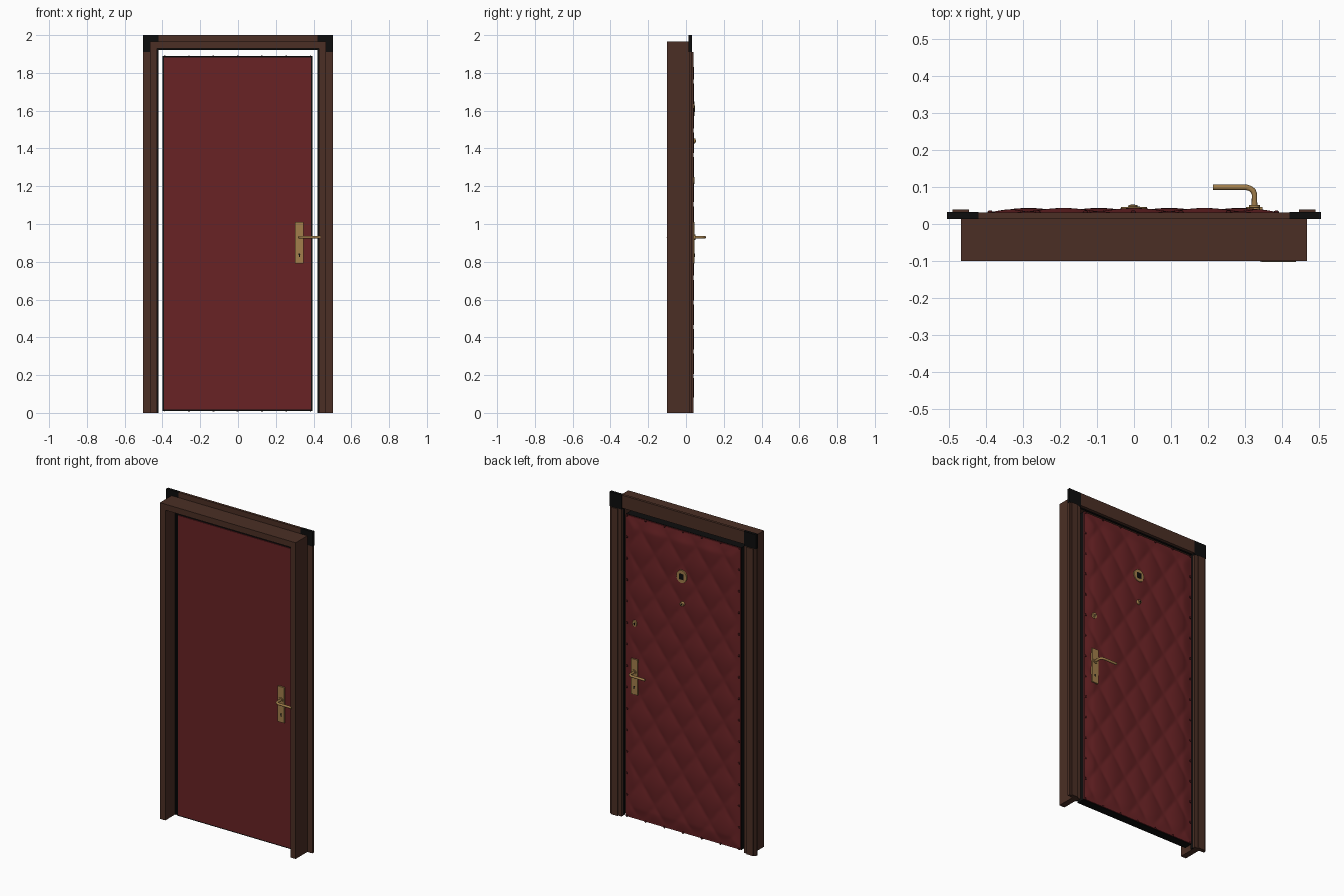
import bpy, bmesh, math
from mathutils import Matrix

if "Cube" in bpy.data.objects:
    bpy.data.objects.remove(bpy.data.objects["Cube"])


def material(name, rgb):
    m = bpy.data.materials.new(name)
    m.diffuse_color = (*rgb, 1)
    m.use_nodes = True
    m.node_tree.nodes["Principled BSDF"].inputs["Base Color"].default_value = m.diffuse_color
    return m


BROWN = material("brown_wood", (0.07, 0.028, 0.018))
RED = material("red_leather", (0.14, 0.016, 0.018))
DARK_RED = material("dark_red_studs", (0.05, 0.006, 0.007))
BRASS = material("brass", (0.36, 0.21, 0.07))
BLACK = material("black_rubber", (0.004, 0.004, 0.004))


def add(name, bm, mat, smooth=False):
    me = bpy.data.meshes.new(name)
    bm.to_mesh(me)
    bm.free()
    ob = bpy.data.objects.new(name, me)
    bpy.context.collection.objects.link(ob)
    me.materials.append(mat)
    if smooth:
        bpy.ops.object.select_all(action='DESELECT')
        ob.select_set(True)
        bpy.context.view_layer.objects.active = ob
        bpy.ops.object.shade_smooth_by_angle(angle=math.radians(40))
    return ob


def box(name, x0, x1, y0, y1, z0, z1, mat):
    bm = bmesh.new()
    bmesh.ops.create_cube(bm, size=1, matrix=Matrix.Translation(
        ((x0 + x1) / 2, (y0 + y1) / 2, (z0 + z1) / 2)) @ Matrix.Diagonal((x1 - x0, y1 - y0, z1 - z0, 1)))
    return add(name, bm, mat)


def disc(name, x, z, rx, rz, y0, y1, mat, taper=1.0):
    bm = bmesh.new()
    bmesh.ops.create_cone(bm, cap_ends=True, segments=28, radius1=1, radius2=taper, depth=1)
    turn = Matrix.Rotation(-math.pi / 2, 4, 'X')
    bm.transform(Matrix.Translation((x, (y0 + y1) / 2, z)) @
                 Matrix.Diagonal((rx, abs(y1 - y0), rz, 1)) @ turn)
    return add(name, bm, mat, True)


def arch(name, xi, xo, zi, zo, y0, y1, mat):
    # upside-down U profile pulled along y
    pts = [(-xo, 0), (-xo, zo), (xo, zo), (xo, 0), (xi, 0), (xi, zi), (-xi, zi), (-xi, 0)]
    bm = bmesh.new()
    f = bm.faces.new([bm.verts.new((x, y0, z)) for x, z in pts])
    r = bmesh.ops.extrude_face_region(bm, geom=[f])
    bmesh.ops.translate(bm, vec=(0, y1 - y0, 0),
                        verts=[v for v in r['geom'] if isinstance(v, bmesh.types.BMVert)])
    bmesh.ops.recalc_face_normals(bm, faces=bm.faces)
    return add(name, bm, mat)


# Frame: deep jamb, rubber seal, casing with black corner plates
arch("jamb", 0.43, 0.467, 1.93, 1.967, -0.1, 0.015, BROWN)
arch("frame_seal", 0.422, 0.43, 1.922, 1.93, -0.005, 0.015, BLACK)
box("casing_header", -0.42, 0.42, 0.015, 0.031, 1.92, 2.0, BROWN)
for s, side in ((-1, "left"), (1, "right")):
    a, b = sorted((s * 0.422, s * 0.502))
    box("casing_side_" + side, a, b, 0.015, 0.031, 0, 1.91, BROWN)
    a, b = sorted((s * 0.42, s * 0.504))
    box("casing_corner_" + side, a, b, 0.014, 0.032, 1.91, 2.0, BLACK)
    a, b = sorted((s * 0.445, s * 0.49))
    box("casing_strip_" + side, a, b, 0.031, 0.039, 0, 1.91, BROWN)

# Door leaf: black core with a red skin on each face
box("door_core", -0.4, 0.395, -0.026, 0.026, 0.01, 1.89, BLACK)
box("front_panel", -0.392, 0.387, -0.031, -0.026, 0.018, 1.882, RED)
box("back_panel", -0.398, 0.393, 0.026, 0.031, 0.012, 1.888, RED)

# Quilted padding on the back, fading to flat near the border
bm = bmesh.new()
bmesh.ops.create_grid(bm, x_segments=80, y_segments=170, size=1)
for v in bm.verts:
    x, z = v.co.x * 0.39, 0.95 + v.co.y * 0.93
    edge = min(0.39 - abs(x), 0.93 - abs(z - 0.95))
    fade = min(1, max(0, edge / 0.06))
    wave = abs(math.cos(math.pi * (x / 0.19 + z / 0.26)) * math.cos(math.pi * (x / 0.19 - z / 0.26)))
    v.co = (x, 0.0312 + fade * (0.003 + 0.009 * wave ** 0.6), z)
bmesh.ops.reverse_faces(bm, faces=bm.faces)
bm.normal_update()
add("quilted_padding", bm, RED, True)

# Upholstery studs round the border
spots = [(x, z) for x in (-0.388, 0.384) for z in [0.015 + i * 1.87 / 14 for i in range(15)]]
spots += [(-0.388 + i * 0.772 / 6, z) for i in range(1, 6) for z in (0.013, 1.885)]
bm = bmesh.new()
for x, z in spots:
    bmesh.ops.create_uvsphere(bm, u_segments=10, v_segments=6, radius=0.007,
                              matrix=Matrix.Translation((x, 0.032, z)) @ Matrix.Diagonal((1, 0.7, 1, 1)))
add("border_studs", bm, DARK_RED, True)

# Handles: back plate, collar, bent lever and keyhole, rotated half a turn on the front
for s, side, face in ((-1, "front", 0.031), (1, "back", 0.035)):
    y0, y1 = sorted((s * face, s * (face + 0.011)))
    box("handle_plate_" + side, 0.302, 0.346, y0, y1, 0.79, 1.01, BRASS)
    top = face + 0.011
    disc("handle_collar_" + side, 0.325, 0.93, 0.015, 0.015, s * top, s * (top + 0.005), BRASS)
    y0, y1 = sorted((s * top, s * (top + 0.001)))
    box("keyhole_slot_" + side, 0.322, 0.328, y0, y1, 0.825, 0.84, BLACK)
    disc("keyhole_" + side, 0.325, 0.84, 0.005, 0.005, s * top, s * (top + 0.001), BLACK)
    reach = 0.099 if s > 0 else 0.095
    cu = bpy.data.curves.new("lever_path", 'CURVE')
    cu.dimensions = '3D'
    cu.bevel_depth = 0.0075
    cu.bevel_resolution = 3
    cu.use_fill_caps = True
    sp = cu.splines.new('POLY')
    path = [(0, top), (0, reach - 0.018), (-0.004, reach - 0.009),
            (-0.012, reach - 0.003), (-0.022, reach), (-0.112, reach)]
    sp.points.add(len(path) - 1)
    for p, (dx, y) in zip(sp.points, path):
        p.co = (0.325 + s * dx, s * y, 0.93, 1)
    lever = bpy.data.objects.new("handle_lever_" + side, cu)
    bpy.context.collection.objects.link(lever)
    cu.materials.append(BRASS)
    bpy.ops.object.select_all(action='DESELECT')
    lever.select_set(True)
    bpy.context.view_layer.objects.active = lever
    bpy.ops.object.convert(target='MESH')
    bpy.ops.object.shade_smooth_by_angle(angle=math.radians(40))

# Upper lock rosette, peephole and oval plate on the back
disc("lock_rosette", 0.325, 1.23, 0.017, 0.022, 0.031, 0.044, BRASS, 0.85)
disc("lock_slot", 0.325, 1.23, 0.004, 0.009, 0.044, 0.045, BLACK)
disc("peephole", -0.003, 1.44, 0.015, 0.015, 0.031, 0.051, BRASS, 0.8)
disc("peephole_lens", -0.003, 1.44, 0.006, 0.006, 0.051, 0.052, BLACK)
disc("oval_plate", 0, 1.61, 0.037, 0.041, 0.031, 0.046, BRASS, 0.95)
box("oval_plate_inset", -0.016, 0.016, 0.046, 0.047, 1.592, 1.628, BLACK)
